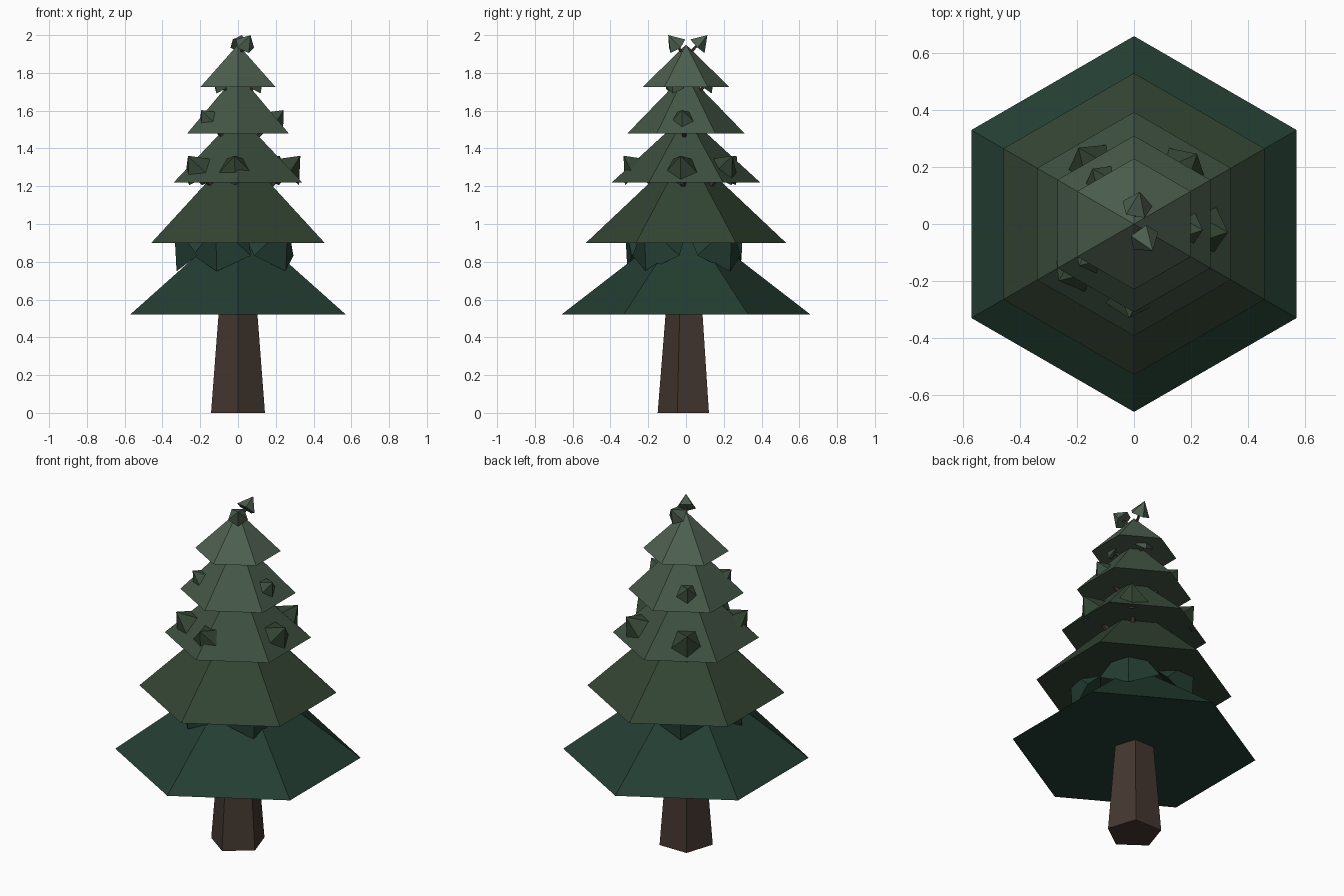
import bpy
from math import cos, sin, radians, pi
from mathutils import Vector, Matrix

if "Cube" in bpy.data.objects:
    bpy.data.objects.remove(bpy.data.objects["Cube"])


def material(name, rgb):
    m = bpy.data.materials.new(name)
    m.diffuse_color = (*[(c / 255) ** 2.2 for c in rgb], 1)
    m.use_nodes = True
    m.node_tree.nodes["Principled BSDF"].inputs["Base Color"].default_value = m.diffuse_color
    return m


def cone(name, base, tip, r1, r2, sides, mat, spin=0.0):
    """Flat-shaded cone between two points; spin sets the first corner."""
    base, tip = Vector(base), Vector(tip)
    axis = tip - base
    bpy.ops.mesh.primitive_cone_add(vertices=sides, radius1=r1, radius2=r2, depth=axis.length)
    ob = bpy.context.object
    ob.name = name
    ob.matrix_world = (Matrix.Translation((base + tip) / 2)
                       @ axis.to_track_quat('Z', 'Y').to_matrix().to_4x4()
                       @ Matrix.Rotation(spin, 4, 'Z'))
    ob.data.materials.append(mat)
    return ob


bark = material("bark", (70, 58, 52))
greens = [material(f"needles_{i + 1}", c) for i, c in enumerate(
    [(40, 64, 53), (54, 70, 54), (62, 79, 64), (70, 87, 72), (78, 95, 80)])]

# Five-sided tapering trunk with a corner at the front
bpy.ops.mesh.primitive_cone_add(vertices=5, radius1=0.15, radius2=0.03, depth=1.5,
                                location=(0, 0, 0.75), rotation=(0, 0, pi))
trunk = bpy.context.object
trunk.name = "trunk"
trunk.data.materials.append(bark)

# Hexagonal foliage tiers: base height, radius, tip height
tiers = [(0.52, 0.66, 1.03), (0.90, 0.53, 1.40), (1.22, 0.393, 1.58),
         (1.48, 0.31, 1.80), (1.725, 0.23, 1.95)]
for i, (z, r, top) in enumerate(tiers):
    bpy.ops.mesh.primitive_cone_add(vertices=6, radius1=r, radius2=0, depth=top - z,
                                    location=(0, 0, (z + top) / 2))
    tier = bpy.context.object
    tier.name = f"foliage_tier_{i + 1}"
    tier.data.materials.append(greens[i])

# Branches rising at 45 degrees, each ending in a small five-sided needle cone
# start height, reach, cone radius, cone height, stick radius, directions
whorls = [
    (0.66, 0.21, 0.17, 0.19, 0.025, (45, 120, 190, 250, 320)),
    (1.03, 0.25, 0.105, 0.115, 0.02, (-5, 48, 126, 217, 267)),
    (1.36, 0.19, 0.07, 0.075, 0.015, (-5, 127, 217)),
    (1.63, 0.10, 0.055, 0.075, 0.012, (78, 215, 330)),
    (1.885, 0.06, 0.056, 0.078, 0.01, (80, -55)),
]
for i, (z, reach, r, h, stick, angles) in enumerate(whorls):
    for n, a in enumerate(angles):
        a = radians(a)
        way = Vector((cos(a), sin(a), 1)).normalized()
        start = Vector((0, 0, z))
        end = start + way * reach * 2 ** 0.5
        cone(f"branch_{i + 1}_{n + 1}", start, end, stick, stick * 0.7, 5, bark)
        cone(f"needle_cone_{i + 1}_{n + 1}", end, end + way * h, r, 0, 5, greens[i], pi)
